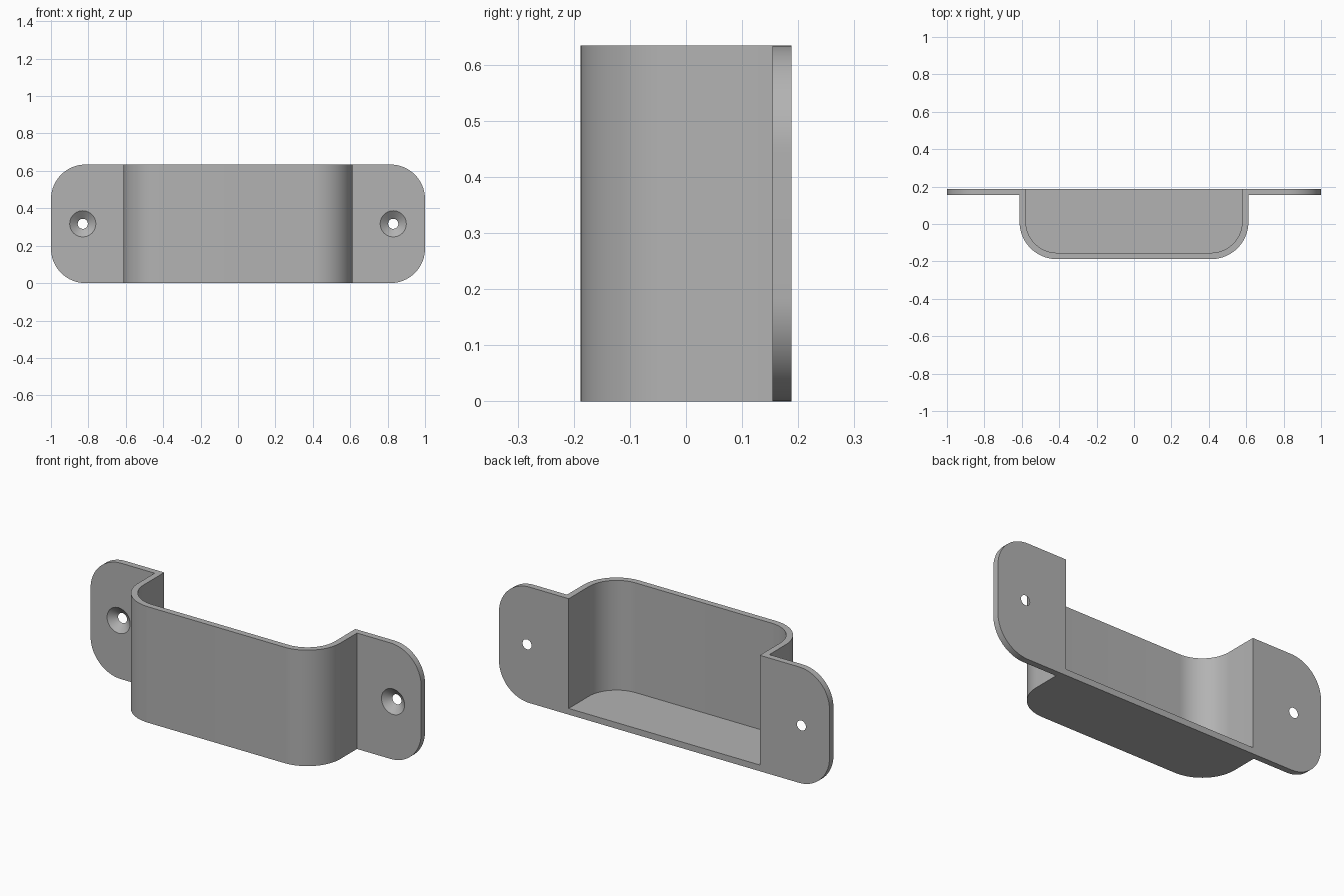
import bpy, bmesh, math
from mathutils import Matrix, Vector

cube = bpy.data.objects.get("Cube")
if cube:
    bpy.data.objects.remove(cube, do_unlink=True)

HEIGHT, DEPTH, WALL = 0.634, 0.188, 0.034
HALF_BODY, BODY_RADIUS = 0.612, 0.2
FLANGE_RADIUS, HOLE_X = 0.185, 0.83

grey = bpy.data.materials.new("satin grey")
grey.use_nodes = True
grey.diffuse_color = (0.45, 0.45, 0.45, 1)
grey.node_tree.nodes["Principled BSDF"].inputs["Base Color"].default_value = grey.diffuse_color


def rounded(x, low, high, r_low, r_high, steps=20):
    """Outline symmetric about the vertical axis, with rounded corners."""
    points = []
    corners = ((x, high, r_high, 0), (-x, high, r_high, 1),
               (-x, low, r_low, 2), (x, low, r_low, 3))
    for cx, cy, r, quarter in corners:
        sx, sy = math.copysign(r, cx), (r if cy == high else -r)
        for i in range(steps + 1 if r else 1):
            a = (quarter + i / steps) * math.pi / 2
            points.append((cx - sx + r * math.cos(a) if r else cx,
                           cy - sy + r * math.sin(a) if r else cy))
    return points


def finish(name, bm):
    bmesh.ops.recalc_face_normals(bm, faces=bm.faces)
    mesh = bpy.data.meshes.new(name)
    bm.to_mesh(mesh)
    bm.free()
    mesh.materials.append(grey)
    ob = bpy.data.objects.new(name, mesh)
    bpy.context.collection.objects.link(ob)
    return ob


def prism(name, outline, axis, start, end):
    """Extrude an outline along y or z."""
    bm = bmesh.new()
    place = (lambda u, v: (u, start, v)) if axis == "y" else (lambda u, v: (u, v, start))
    face = bm.faces.new([bm.verts.new(place(u, v)) for u, v in outline])
    geom = bmesh.ops.extrude_face_region(bm, geom=[face])["geom"]
    shift = Vector((0, end - start, 0) if axis == "y" else (0, 0, end - start))
    bmesh.ops.translate(bm, vec=shift, verts=[g for g in geom if isinstance(g, bmesh.types.BMVert)])
    return finish(name, bm)


def countersink(name, x):
    """Cone through the flange, wide at the front, with a little overshoot."""
    extra, slope = 0.004, 0.043 / WALL
    bm = bmesh.new()
    bmesh.ops.create_cone(bm, cap_ends=True, segments=40,
                          radius1=0.027 - extra * slope, radius2=0.07 + extra * slope,
                          depth=WALL + 2 * extra,
                          matrix=Matrix.Translation((x, DEPTH - WALL / 2, HEIGHT / 2))
                          @ Matrix.Rotation(math.pi / 2, 4, "X"))
    return finish(name, bm)


# Mounting plate with rounded corners
bracket = prism("bracket", rounded(1, 0, HEIGHT, FLANGE_RADIUS, FLANGE_RADIUS),
                "y", DEPTH - WALL, DEPTH)
# Tray standing forward of the plate
body = prism("tray_body", rounded(HALF_BODY, -DEPTH, DEPTH - WALL / 2, BODY_RADIUS, 0),
             "z", 0, HEIGHT)
# Hollow open at the top and back, leaving a floor
cavity = prism("cavity_cutter",
               rounded(HALF_BODY - WALL, WALL - DEPTH, DEPTH + 0.1, BODY_RADIUS - WALL, 0),
               "z", WALL, HEIGHT + 0.1)
steps = [(body, "UNION"), (cavity, "DIFFERENCE")]
# Countersunk screw holes
for side, x in (("left", HOLE_X), ("right", -HOLE_X)):
    steps.append((countersink(side + "_hole_cutter", x), "DIFFERENCE"))

for tool, operation in steps:
    tool.hide_render = True
    mod = bracket.modifiers.new(tool.name, "BOOLEAN")
    mod.object, mod.operation, mod.solver = tool, operation, "EXACT"

# Bake the cuts and remove the helpers
bpy.context.view_layer.update()
baked = bpy.data.meshes.new_from_object(bracket.evaluated_get(bpy.context.evaluated_depsgraph_get()))
bracket.modifiers.clear()
bracket.data = baked
for tool, _ in steps:
    bpy.data.objects.remove(tool, do_unlink=True)

# Merge coplanar faces
bm = bmesh.new()
bm.from_mesh(baked)
bmesh.ops.remove_doubles(bm, verts=bm.verts, dist=1e-5)
bmesh.ops.dissolve_limit(bm, angle_limit=0.005, verts=bm.verts, edges=bm.edges)
bm.to_mesh(baked)
bm.free()

bpy.ops.object.select_all(action="DESELECT")
bracket.select_set(True)
bpy.context.view_layer.objects.active = bracket
bpy.ops.object.shade_smooth_by_angle(angle=math.radians(30))
